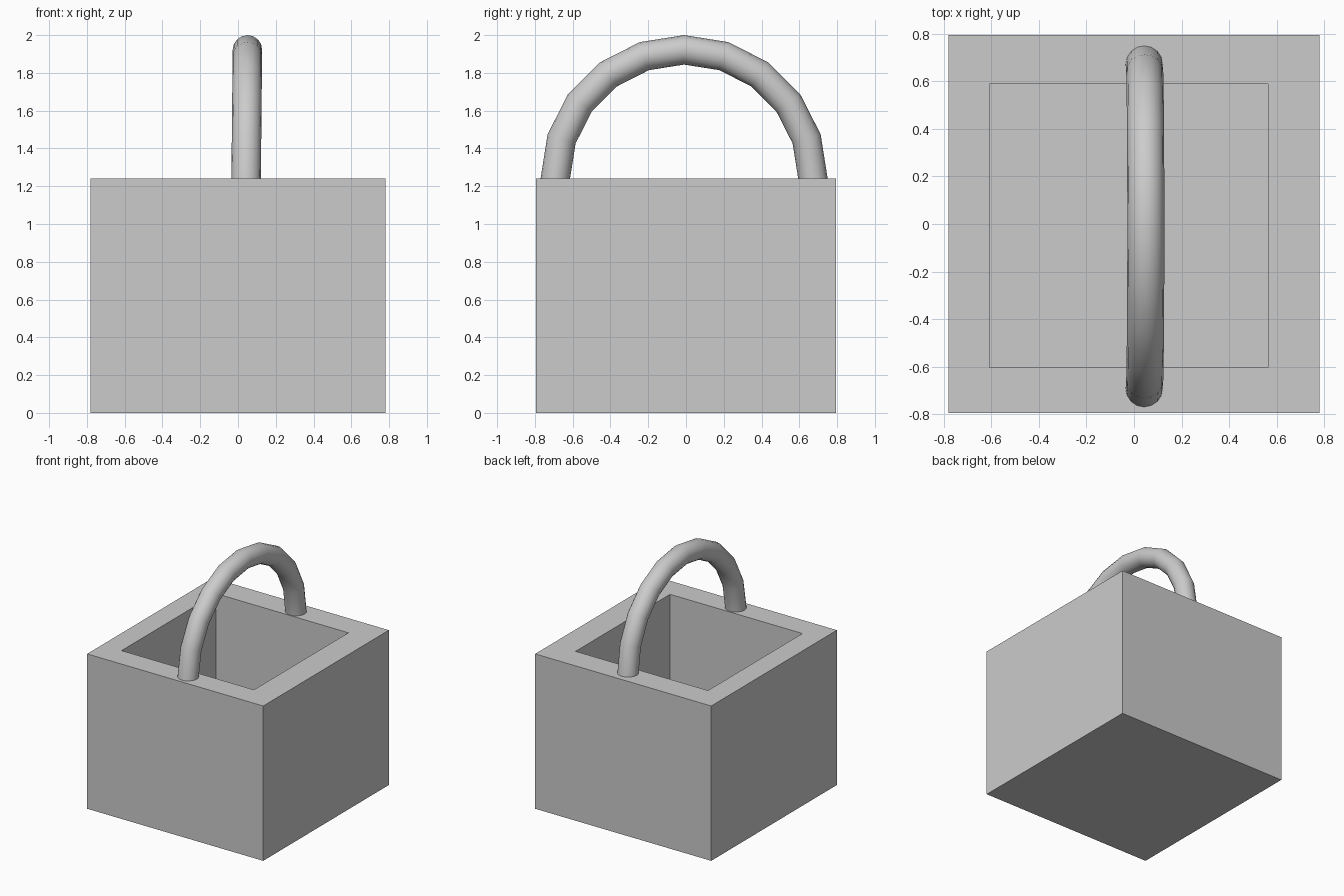
import bpy, bmesh
from math import pi, cos, sin

if "Cube" in bpy.data.objects:
    bpy.data.objects.remove(bpy.data.objects["Cube"])


def make_object(name, bm):
    bmesh.ops.recalc_face_normals(bm, faces=bm.faces)
    mesh = bpy.data.meshes.new(name)
    bm.to_mesh(mesh)
    bm.free()
    obj = bpy.data.objects.new(name, mesh)
    bpy.context.collection.objects.link(obj)
    return obj


def loop(bm, x0, x1, y0, y1, z):
    return [bm.verts.new((x, y, z)) for x, y in
            ((x0, y0), (x1, y0), (x1, y1), (x0, y1))]


def bridge(bm, a, b):
    n = len(a)
    for i in range(n):
        bm.faces.new((a[i], a[(i + 1) % n], b[(i + 1) % n], b[i]))


# Bucket: square outer wall, flat rim and slightly off-centre cavity
TOP, FLOOR = 1.24, 0.2
bm = bmesh.new()
outer = (-0.78, 0.78, -0.795, 0.795)
inner = (-0.608, 0.565, -0.605, 0.59)
rings = [loop(bm, *outer, 0), loop(bm, *outer, TOP),
         loop(bm, *inner, TOP), loop(bm, *inner, FLOOR)]
for a, b in zip(rings, rings[1:]):
    bridge(bm, a, b)
bm.faces.new(rings[0])
bm.faces.new(rings[-1])
make_object("bucket", bm)

# Handle: half ring of ten segments, leaning very slightly sideways
MAJOR, MINOR, STEPS, SIDES = 0.682, 0.078, 10, 16
bm = bmesh.new()
rings = []
for i in range(STEPS + 1):
    t = pi * i / STEPS
    ring = []
    for j in range(SIDES):
        p = 2 * pi * j / SIDES
        r = MAJOR + MINOR * cos(p)
        z = r * sin(t)
        ring.append(bm.verts.new((0.043 + MINOR * sin(p) + 0.01 * z,
                                  -0.01 + r * cos(t), TOP + z)))
    rings.append(ring)
for a, b in zip(rings, rings[1:]):
    bridge(bm, a, b)
bm.faces.new(rings[0])
bm.faces.new(rings[-1])
handle = make_object("handle", bm)
bpy.context.view_layer.objects.active = handle
handle.select_set(True)
bpy.ops.object.shade_smooth_by_angle(angle=pi / 5)
